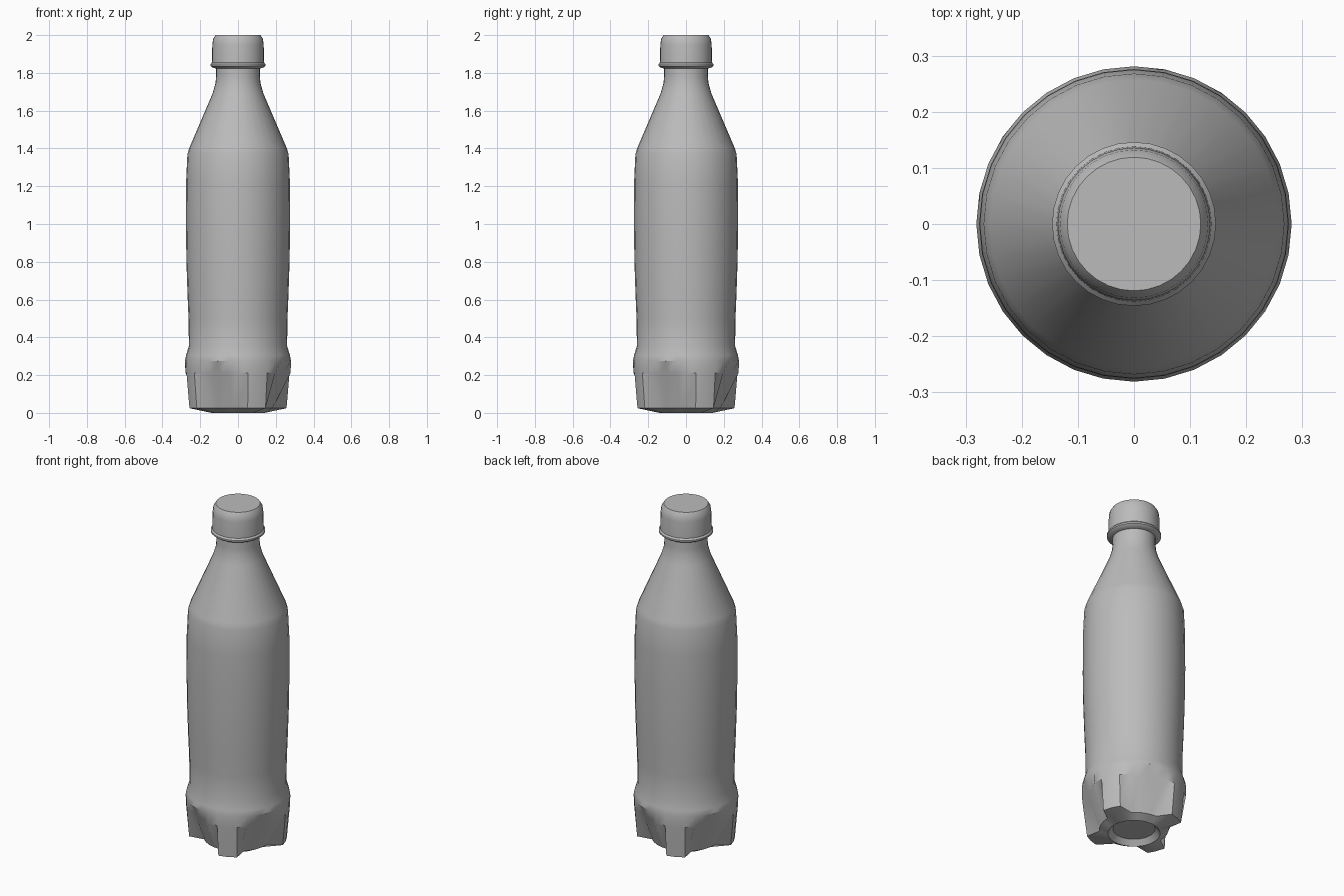
import bpy, bmesh, math

cube = bpy.data.objects.get("Cube")
if cube:
    bpy.data.objects.remove(cube, do_unlink=True)

SEGMENTS = 32

grey = bpy.data.materials.new("bottle grey")
grey.use_nodes = True
colour = (0.5, 0.5, 0.5, 1)
grey.diffuse_color = colour
grey.node_tree.nodes["Principled BSDF"].inputs["Base Color"].default_value = colour


def lathe(name, rings, angle):
    """Skin a stack of rings (radius function of segment, z), capped at both ends."""
    bm = bmesh.new()
    loops = []
    for radius, z in rings:
        loop = []
        for i in range(SEGMENTS):
            a = 2 * math.pi * i / SEGMENTS - math.pi / 2
            r = radius(i) if callable(radius) else radius
            loop.append(bm.verts.new((r * math.cos(a), r * math.sin(a), z)))
        loops.append(loop)
    for low, high in zip(loops, loops[1:]):
        for i in range(SEGMENTS):
            j = (i + 1) % SEGMENTS
            bm.faces.new((low[i], low[j], high[j], high[i]))
    bm.faces.new(loops[0][::-1])
    bm.faces.new(loops[-1])
    bmesh.ops.recalc_face_normals(bm, faces=bm.faces[:])
    mesh = bpy.data.meshes.new(name)
    bm.to_mesh(mesh)
    bm.free()
    mesh.materials.append(grey)
    obj = bpy.data.objects.new(name, mesh)
    bpy.context.collection.objects.link(obj)
    bpy.ops.object.select_all(action='DESELECT')
    obj.select_set(True)
    bpy.context.view_layer.objects.active = obj
    bpy.ops.object.shade_smooth_by_angle(angle=math.radians(angle))
    return obj


# Four feet, each an eighth of the turn, with a hollow between neighbours
def foot_bottom(i):
    return 0.262 if i % 8 in (1, 2, 3) else 0.185


def foot_top(i):
    return 0.278 if i % 8 <= 4 else 0.25


# Body: recessed base, feet, waist, shoulder and neck
lathe("bottle_body", [
    (0.114, 0.03), (0.14, 0.0), (foot_bottom, 0.025), (foot_top, 0.21),
    (0.281, 0.275), (0.275, 0.305), (0.26, 0.355), (0.262, 0.5),
    (0.267, 0.62), (0.273, 0.8), (0.276, 1.0), (0.275, 1.22),
    (0.268, 1.37), (0.257, 1.405), (0.135, 1.69), (0.119, 1.745),
    (0.116, 1.78), (0.116, 1.84),
], 32)

# Screw cap with a lip at its lower edge
lathe("cap", [
    (0.116, 1.822), (0.138, 1.83), (0.146, 1.837), (0.146, 1.846),
    (0.138, 1.855), (0.136, 1.95), (0.132, 1.98), (0.119, 2.0),
], 40)
